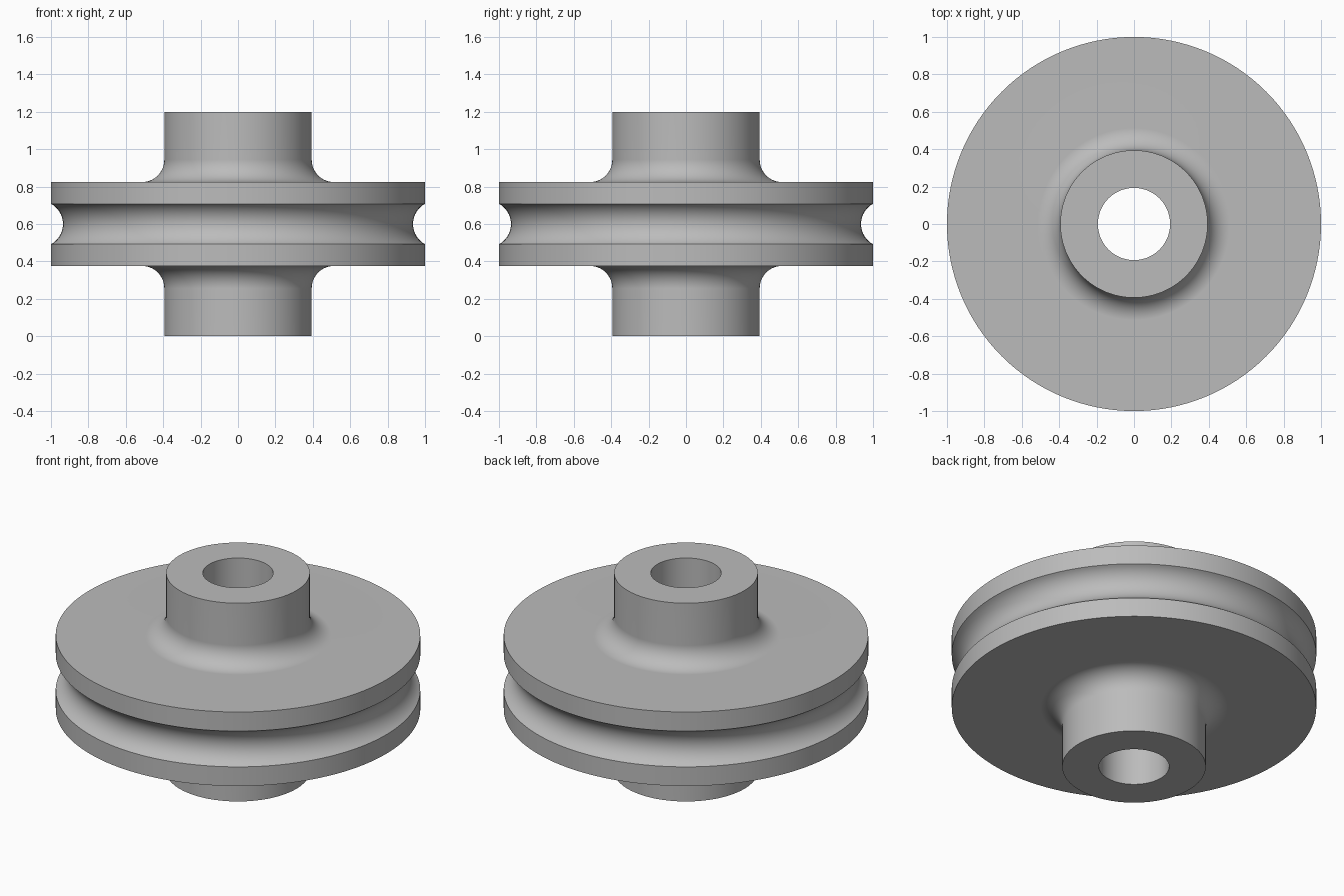
import bpy
import bmesh
from math import sin, cos, pi, asin

if "Cube" in bpy.data.objects:
    bpy.data.objects.remove(bpy.data.objects["Cube"], do_unlink=True)

SEGMENTS = 128
MID_Z = 0.6            # height of the symmetry plane
BORE, HUB, RIM = 0.193, 0.394, 1.0
HUB_HALF, FLANGE_HALF = 0.6, 0.224
FILLET = 0.12
GROOVE_HALF, GROOVE_DEPTH = 0.108, 0.064


def arc(cx, cz, radius, start, end, steps):
    """Points (radius, height) along a circular arc."""
    angles = [start + (end - start) * i / steps for i in range(steps + 1)]
    return [(cx + radius * cos(a), cz + radius * sin(a)) for a in angles]


# Upper half of the section, from the bore out to the groove floor
upper = [(BORE, HUB_HALF), (HUB, HUB_HALF)]
upper += arc(HUB + FILLET, FLANGE_HALF + FILLET, FILLET, pi, 1.5 * pi, 12)
upper += [(RIM, FLANGE_HALF)]
groove_r = (GROOVE_HALF ** 2 + GROOVE_DEPTH ** 2) / (2 * GROOVE_DEPTH)
sweep = asin(GROOVE_HALF / groove_r)
upper += arc(RIM - GROOVE_DEPTH + groove_r, 0, groove_r, pi - sweep, pi, 10)

# Full closed section, mirrored about the middle
section = upper + [(r, -z) for r, z in reversed(upper[:-1])]

# Revolve the section around the vertical axis
bm = bmesh.new()
rings = []
for r, z in section:
    rings.append([bm.verts.new((r * cos(2 * pi * i / SEGMENTS),
                                r * sin(2 * pi * i / SEGMENTS),
                                z + MID_Z)) for i in range(SEGMENTS)])
for k, ring in enumerate(rings):
    following = rings[(k + 1) % len(rings)]
    for i in range(SEGMENTS):
        j = (i + 1) % SEGMENTS
        bm.faces.new((ring[i], following[i], following[j], ring[j]))
bmesh.ops.recalc_face_normals(bm, faces=bm.faces)
mesh = bpy.data.meshes.new("pulley_wheel")
bm.to_mesh(mesh)
bm.free()

pulley = bpy.data.objects.new("pulley_wheel", mesh)
bpy.context.collection.objects.link(pulley)

# Plain grey metal
grey = bpy.data.materials.new("plain_grey")
grey.use_nodes = True
colour = (0.5, 0.5, 0.5, 1)
grey.diffuse_color = colour
grey.node_tree.nodes["Principled BSDF"].inputs["Base Color"].default_value = colour
mesh.materials.append(grey)

# Smooth curves, crisp rims and flat flange faces
bpy.context.view_layer.objects.active = pulley
pulley.select_set(True)
bpy.ops.object.shade_smooth_by_angle(angle=pi / 6)
weighted = pulley.modifiers.new("flat_faces", 'WEIGHTED_NORMAL')
weighted.keep_sharp = True
